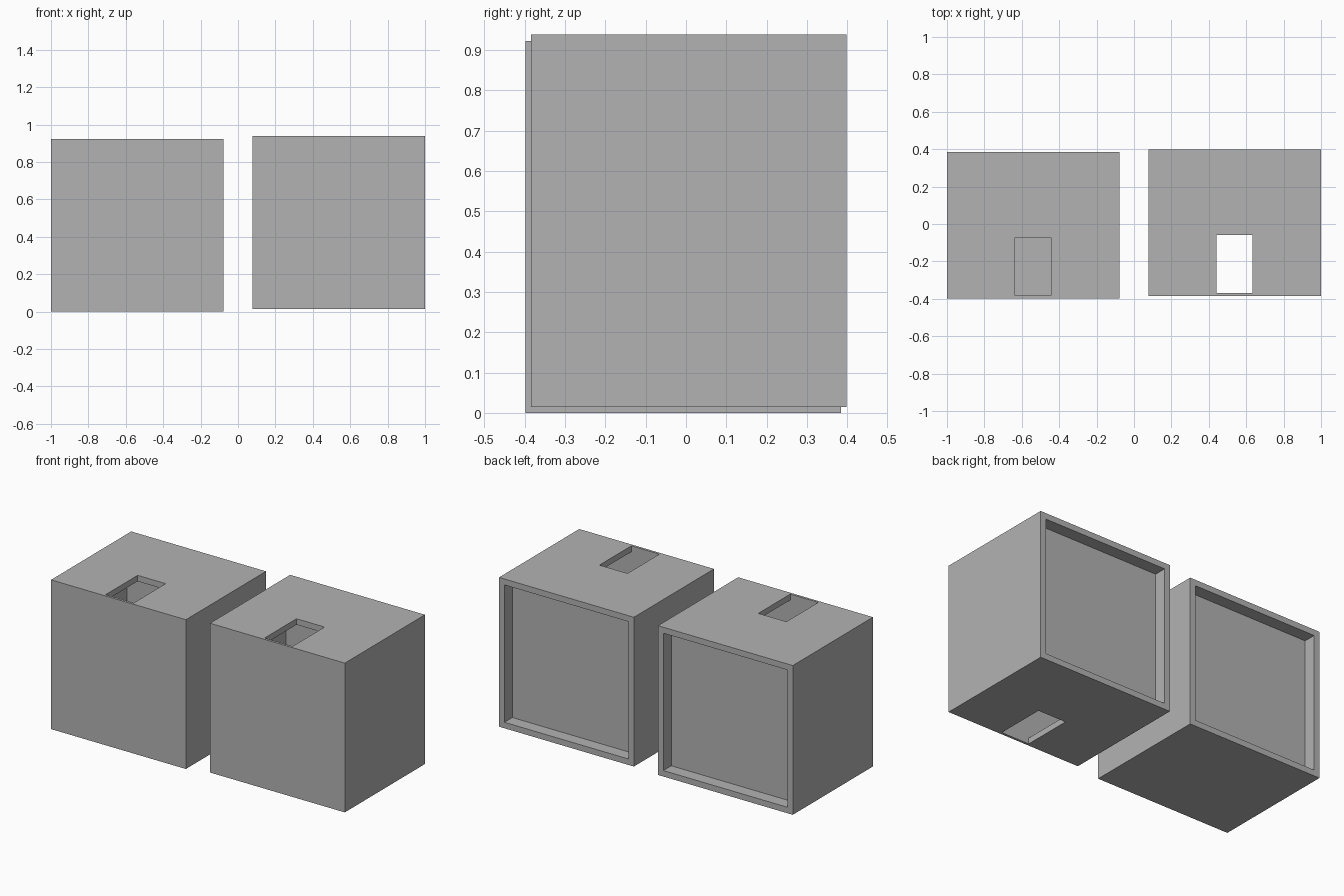
import bpy

if "Cube" in bpy.data.objects:
    bpy.data.objects.remove(bpy.data.objects["Cube"])

grey = bpy.data.materials.new("plain grey")
grey.diffuse_color = (0.45, 0.45, 0.45, 1)
grey.use_nodes = True
grey.node_tree.nodes["Principled BSDF"].inputs["Base Color"].default_value = grey.diffuse_color

W, D, H = 0.922, 0.783, 0.923      # outer size of one cabinet
WALL, PANEL, RECESS = 0.037, 0.015, 0.077
SLOT_X, SLOT_Y = (0.363, 0.555), (PANEL, 0.327)


def box(name, lo, hi, origin):
    """Axis-aligned box between two corners, relative to a cabinet corner."""
    bpy.ops.mesh.primitive_cube_add(size=1)
    ob = bpy.context.object
    ob.name = name
    ob.location = [o + (a + b) / 2 for o, a, b in zip(origin, lo, hi)]
    ob.scale = [b - a for a, b in zip(lo, hi)]
    bpy.ops.object.transform_apply(location=True, rotation=False, scale=True)
    ob.data.materials.append(grey)
    return ob


def cut(target, cutter):
    mod = target.modifiers.new("cut", 'BOOLEAN')
    mod.operation = 'DIFFERENCE'
    mod.solver = 'EXACT'
    mod.object = cutter
    cutter.hide_render = True
    cutter.hide_set(True)


def cabinet(side, origin, slot_z):
    shell = box(side + "_cabinet", (0, 0, 0), (W, D, H), origin)
    # hollow inside, closed by the thin back panel
    cut(shell, box(side + "_cavity_cutter", (WALL, PANEL, WALL),
                   (W - WALL, D - RECESS - PANEL, H - WALL), origin))
    # recess behind the back panel
    cut(shell, box(side + "_recess_cutter", (WALL, D - RECESS, WALL),
                   (W - WALL, D + 0.1, H - WALL), origin))
    # slot openings in the top and, where wanted, the bottom
    for i, (z0, z1) in enumerate(slot_z):
        cut(shell, box(f"{side}_slot_cutter_{i}", (SLOT_X[0], SLOT_Y[0], z0),
                       (SLOT_X[1], SLOT_Y[1], z1), origin))


top_slot = (H - 2 * WALL, H + 0.1)
bottom_slot = (-0.1, 2 * WALL)
cabinet("left", (-1, -0.398, 0), [top_slot])
cabinet("right", (1 - W, -0.385, 0.015), [top_slot, bottom_slot])
